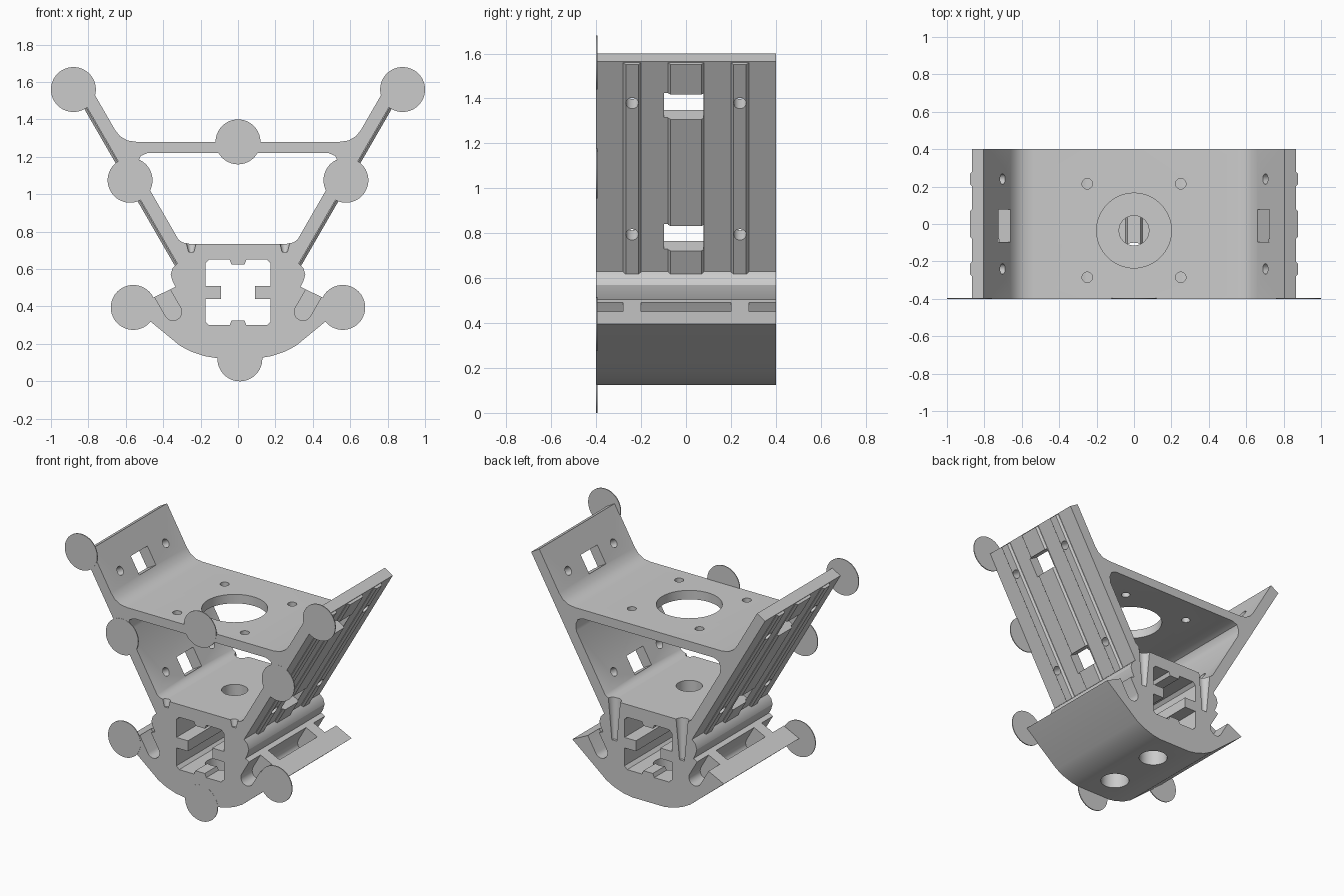
import bpy, bmesh, math
from mathutils import Vector

if "Cube" in bpy.data.objects:
    bpy.data.objects.remove(bpy.data.objects["Cube"])

grey = bpy.data.materials.new("light_grey")
grey.diffuse_color = (0.6, 0.6, 0.6, 1)
grey.use_nodes = True
grey.node_tree.nodes["Principled BSDF"].inputs["Base Color"].default_value = grey.diffuse_color
TILT = math.radians(30)


def make(name, bm):
    bmesh.ops.recalc_face_normals(bm, faces=bm.faces)
    me = bpy.data.meshes.new(name)
    bm.to_mesh(me)
    bm.free()
    me.materials.append(grey)
    ob = bpy.data.objects.new(name, me)
    bpy.context.collection.objects.link(ob)
    return ob


def prism(name, pts, y0, y1):
    """Extrude an x-z outline along y."""
    bm = bmesh.new()
    a = [bm.verts.new((x, y0, z)) for x, z in pts]
    b = [bm.verts.new((x, y1, z)) for x, z in pts]
    n = len(pts)
    bm.faces.new(a)
    bm.faces.new(b[::-1])
    for i in range(n):
        j = (i + 1) % n
        bm.faces.new((a[i], b[i], b[j], a[j]))
    return make(name, bm)


def mirrored(half):
    """Close a right-hand half outline about x = 0."""
    return half + [(-x, z) for x, z in reversed(half) if x > 0]


def cone(name, loc, r_low, r_top, depth, rot=(0, 0, 0), seg=32):
    bm = bmesh.new()
    bmesh.ops.create_cone(bm, cap_ends=True, segments=seg, radius1=r_low,
                          radius2=r_top, depth=depth)
    ob = make(name, bm)
    ob.location, ob.rotation_euler = loc, rot
    return ob


def box(name, loc, size, rot):
    bm = bmesh.new()
    bmesh.ops.create_cube(bm, size=1)
    bmesh.ops.scale(bm, vec=size, verts=bm.verts)
    ob = make(name, bm)
    ob.location, ob.rotation_euler = loc, rot
    return ob


def cut(targets, cutter):
    bpy.context.view_layer.update()
    for ob in targets:
        m = ob.modifiers.new("cut", 'BOOLEAN')
        m.operation, m.solver, m.object = 'DIFFERENCE', 'EXACT', cutter
        bpy.context.view_layer.objects.active = ob
        bpy.ops.object.modifier_apply(modifier=m.name)
    bpy.data.objects.remove(cutter)


# Bracket body: base, two slanted arms and the cross plate in one outline
bracket = prism("bracket", mirrored([
    (0, .125), (.12, .125), (.18, .135), (.25, .158), (.31, .19), (.56, .395),
    (.335, .505), (.35, .535), (.36, .57), (.35, .605), (.325, .63),
    (.865, 1.565), (.805, 1.6), (.658, 1.345), (.63, 1.31), (.59, 1.287),
    (.54, 1.28), (0, 1.28)]), -.4, .4)

# Opening between the base and the cross plate
cut([bracket], prism("opening", mirrored([
    (0, .735), (.26, .735), (.295, .742), (.318, .757), (.53, 1.125),
    (.535, 1.17), (.52, 1.205), (.485, 1.22), (0, 1.22)]), -.5, .5))

# Square channel with side tabs and small top and bottom ridges
cut([bracket], prism("channel", mirrored([
    (0, .325), (.035, .325), (.045, .3), (.155, .3), (.175, .32), (.175, .44),
    (.09, .44), (.09, .51), (.175, .51), (.175, .63), (.155, .65),
    (.045, .65), (.035, .625), (0, .625)]), -.5, .5))

# Round holes: cross plate, base top and base bottom
cut([bracket], cone("plate_hole", (0, -.035, 1.25), .2, .2, .2, seg=64))
cut([bracket], cone("top_hole", (0, -.035, .7), .08, .08, .2))
for y in (-.19, .19):
    cut([bracket], cone("bottom_hole", (0, y, .2), .09, .09, .3))

ribs = {}
for s in (-1, 1):
    d = Vector((.5 * s, 0, .866))        # up along the arm
    n = Vector((.866 * s, 0, -.5))       # outward from the arm
    top = Vector((.865 * s, 0, 1.565))   # outer corner of the arm
    rot = (0, TILT * s, 0)

    # Raised ribs on the outside of the arm
    ribs[s] = []
    for yc, w in ((-.24, .04), (0, .08), (.24, .04)):
        bm = bmesh.new()
        rings = [[bm.verts.new(top - d * t + n * h + Vector((0, yc + y, 0)))
                  for y, h in ((-w, -.01), (-w, .004), (-w + .012, .017),
                               (w - .012, .017), (w, .004), (w, -.01))]
                 for t in (.006, 1.1)]
        bm.faces.new(rings[0])
        bm.faces.new(rings[1][::-1])
        for i in range(6):
            j = (i + 1) % 6
            bm.faces.new((rings[0][i], rings[1][i], rings[1][j], rings[0][j]))
        ribs[s].append(make("arm_rib", bm))

    # Windows and screw holes through the arm
    for z in (1.37, .785):
        p = top - d * ((1.565 - z) / .866) - n * .03
        cut([bracket, ribs[s][1]],
            box("window", p + Vector((0, -.01, 0)), (.2, .175, .127), rot))
        for i, y in ((0, -.24), (2, .24)):
            cut([bracket, ribs[s][i]],
                cone("screw_hole", p + d * .02 + Vector((0, y, 0)), .028, .028,
                     .2, (0, math.pi / 2 + TILT * s, 0), 24))

    # Small holes in the cross plate
    for y in (-.285, .215):
        cut([bracket], cone("small_hole", (.25 * s, y, 1.25), .028, .028, .2, seg=24))

    # Tapered notches in the end faces of the base
    cut([bracket], cone("front_notch", (.25 * s, -.4, .72), .014, .03, .06, seg=24))
    cut([bracket], cone("back_notch", (.25 * s, .4, .61), .018, .045, .28, seg=24))

    # Rounded slots sunk into the shoulders
    slot = [(.347 + .046 * math.cos(a), .371 + .046 * math.sin(a))
            for a in (math.radians(150 + 15 * k) for k in range(13))]
    slot += [(x + .1, z + .173) for x, z in (slot[-1], slot[0])]
    for y0, y1 in ((-.45, -.28), (-.2, .2), (.28, .45)):
        cut([bracket], prism("slot", [(x * s, z) for x, z in slot], y0, y1))

# Thin round pads on the front edge
pads = [(0, 1.28), (.01, .12)]
for x, z in ((.88, 1.56), (.577, 1.075), (.56, .395)):
    pads += [(x, z), (-x, z)]
for x, z in pads:
    cone("round_pad", (x, -.398, z), .12, .12, .006, (math.pi / 2, 0, 0), 64)

# Smooth curved surfaces, keep edges sharp
for ob in bpy.context.scene.objects:
    ob.select_set(True)
bpy.context.view_layer.objects.active = bracket
bpy.ops.object.shade_smooth_by_angle(angle=math.radians(30))
